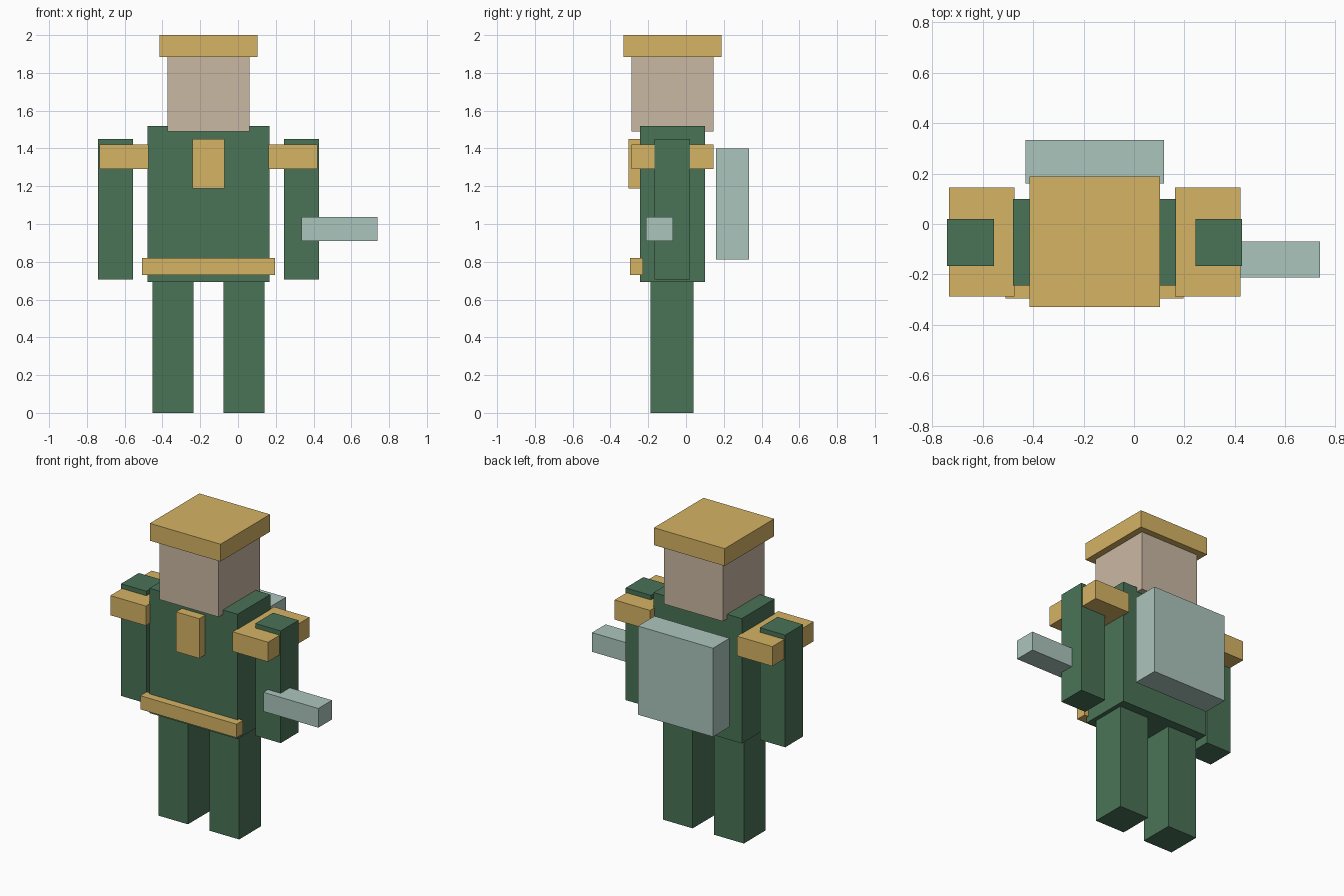
import bpy

if "Cube" in bpy.data.objects:
    bpy.data.objects.remove(bpy.data.objects["Cube"])

AXIS = -0.156  # x of the figure's symmetry plane


def material(name, hex_code):
    rgb = [int(hex_code[i:i + 2], 16) / 255 for i in (0, 2, 4)]
    linear = [c / 12.92 if c <= 0.04045 else ((c + 0.055) / 1.055) ** 2.4 for c in rgb]
    mat = bpy.data.materials.new(name)
    mat.diffuse_color = (*linear, 1)
    mat.use_nodes = True
    mat.node_tree.nodes["Principled BSDF"].inputs["Base Color"].default_value = mat.diffuse_color
    return mat


GREEN = material("green_cloth", "4A7357")
GOLD = material("gold_trim", "D5B364")
SKIN = material("skin", "CAB8A3")
PALE = material("pale_metal", "ACC5BD")


def box(name, mat, x, y, z):
    """Box spanning the given (min, max) range on each axis."""
    spans = (x, y, z)
    bpy.ops.mesh.primitive_cube_add(size=1, location=[(a + b) / 2 for a, b in spans])
    obj = bpy.context.object
    obj.name = name
    obj.scale = [b - a for a, b in spans]
    bpy.ops.object.transform_apply(location=False, rotation=False, scale=True)
    obj.data.materials.append(mat)


def centred(name, mat, width, y, z):
    box(name, mat, (AXIS - width / 2, AXIS + width / 2), y, z)


def pair(name, mat, inner, outer, y, z):
    """Two boxes mirrored about the axis, inner/outer measured from it."""
    box(name + "_left", mat, (AXIS + inner, AXIS + outer), y, z)
    box(name + "_right", mat, (AXIS - outer, AXIS - inner), y, z)


# Body
centred("torso", GREEN, 0.646, (-0.243, 0.10), (0.693, 1.52))
pair("leg", GREEN, 0.079, 0.296, (-0.188, 0.04), (0.0, 0.695))
pair("arm", GREEN, 0.399, 0.585, (-0.166, 0.02), (0.707, 1.45))

# Head and hat
centred("head", SKIN, 0.432, (-0.288, 0.145), (1.49, 1.89))
centred("hat", GOLD, 0.518, (-0.33, 0.188), (1.885, 2.0))

# Gold trim
pair("shoulder_pad", GOLD, 0.318, 0.578, (-0.288, 0.145), (1.29, 1.42))
centred("chest_badge", GOLD, 0.17, (-0.304, -0.22), (1.187, 1.45))
centred("belt", GOLD, 0.706, (-0.296, -0.227), (0.73, 0.82))

# Equipment
centred("backpack", PALE, 0.55, (0.16, 0.333), (0.813, 1.40))
box("hand_tool", PALE, (0.335, 0.738), (-0.213, -0.07), (0.91, 1.037))
